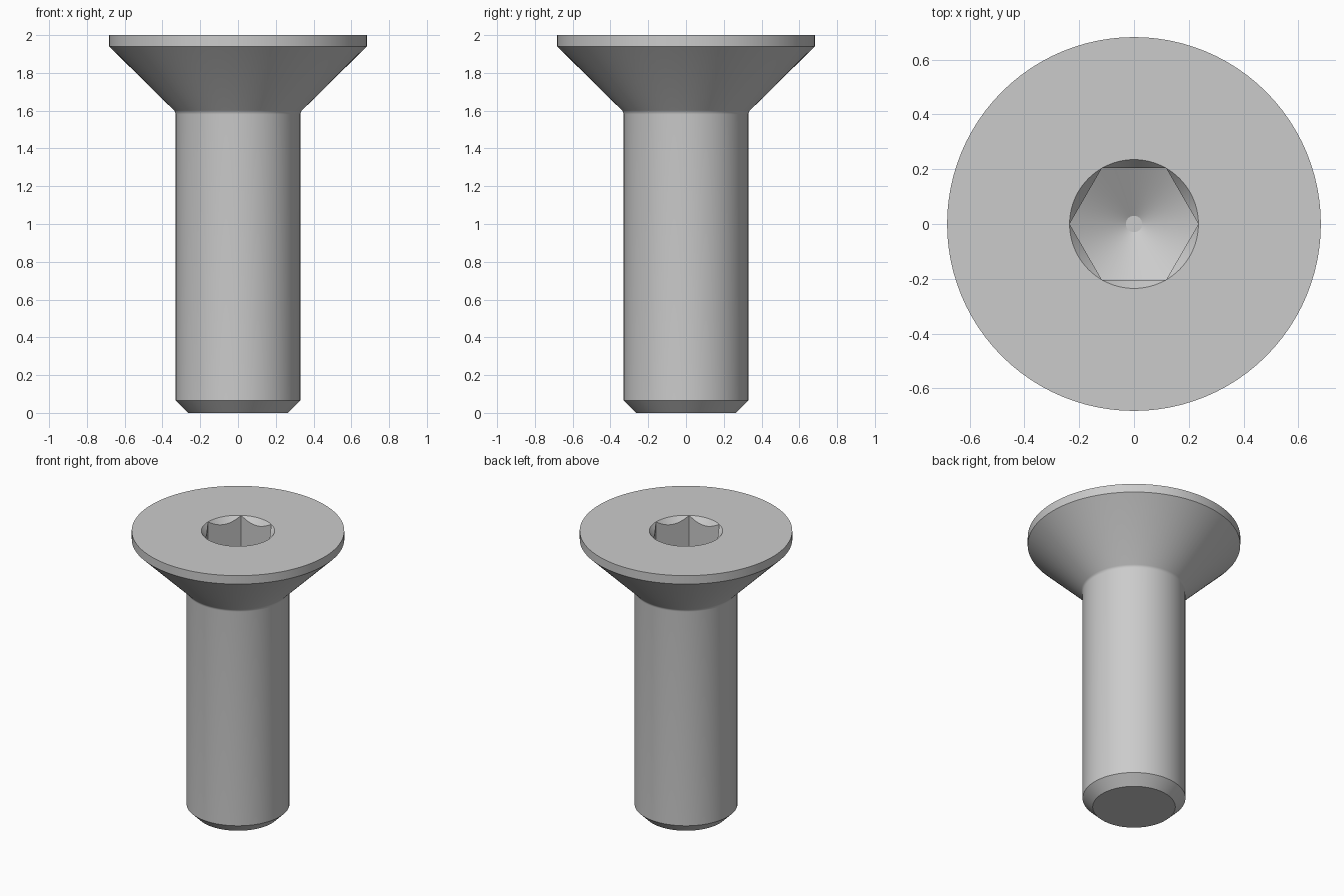
import bpy, bmesh
from math import cos, sin, tan, pi, radians

cube = bpy.data.objects.get("Cube")
if cube:
    bpy.data.objects.remove(cube)

SEGMENTS = 96
SOCKET_R = 0.235          # hex corner radius and rim radius
APOTHEM = SOCKET_R * cos(pi / 6)
TOP = 2.0
SOCKET_FLOOR = 1.75       # floor height at the hex corners
TIP_R = 0.03

# Outer profile: chamfered end, shank, small fillet, countersunk head
FILLET_R, NECK_Z = 0.03, 1.58
outer = [(0.265, 0.0), (0.33, 0.065)]
for i in range(5):
    a = radians(45) * i / 4
    outer.append((0.33 + FILLET_R * (1 - cos(a)), NECK_Z + FILLET_R * sin(a)))
outer += [(0.682, 1.94), (0.682, TOP), (SOCKET_R, TOP)]


def column(angle):
    """Full profile at one angle, including the hexagonal socket."""
    off = angle % (pi / 3) - pi / 6
    r = APOTHEM / cos(off)
    lip = TOP - (SOCKET_R - r) * 1.3
    floor = SOCKET_FLOOR - (SOCKET_R - r) * tan(pi / 6)
    tip = SOCKET_FLOOR - (SOCKET_R - TIP_R) * tan(pi / 6)
    return outer + [(r, lip), (r, floor), (TIP_R, tip)]


# Screw body swept around z
bm = bmesh.new()
cols = []
for i in range(SEGMENTS):
    a = 2 * pi * i / SEGMENTS
    cols.append([bm.verts.new((r * cos(a), r * sin(a), z)) for r, z in column(a)])
for i, col in enumerate(cols):
    nxt = cols[(i + 1) % SEGMENTS]
    for j in range(len(col) - 1):
        bm.faces.new((col[j], nxt[j], nxt[j + 1], col[j + 1]))

# Shank end and socket tip caps
bm.faces.new([c[0] for c in reversed(cols)])
bm.faces.new([c[-1] for c in cols])
bmesh.ops.remove_doubles(bm, verts=bm.verts, dist=0.0001)
bmesh.ops.recalc_face_normals(bm, faces=bm.faces)

mesh = bpy.data.meshes.new("countersunk_screw")
bm.to_mesh(mesh)
bm.free()
screw = bpy.data.objects.new("countersunk_screw", mesh)
bpy.context.collection.objects.link(screw)

# Plain grey steel
steel = bpy.data.materials.new("grey_steel")
steel.use_nodes = True
colour = (0.6, 0.6, 0.6, 1.0)
steel.diffuse_color = colour
steel.node_tree.nodes["Principled BSDF"].inputs["Base Color"].default_value = colour
mesh.materials.append(steel)

bpy.ops.object.select_all(action='DESELECT')
screw.select_set(True)
bpy.context.view_layer.objects.active = screw
bpy.ops.object.shade_smooth_by_angle(angle=radians(25))
